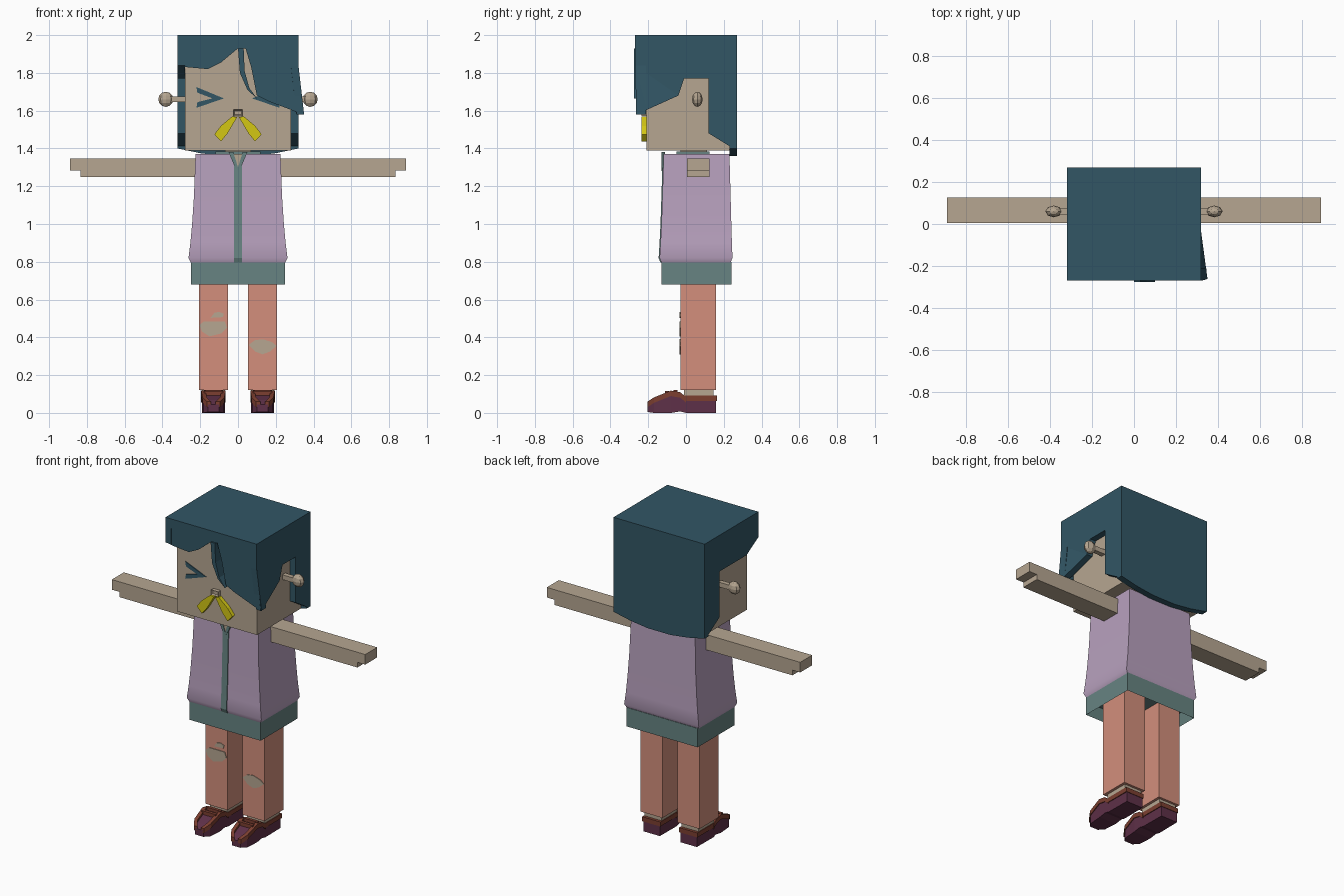
import bpy, bmesh, math
from mathutils import Vector

cube = bpy.data.objects.get("Cube")
if cube:
    bpy.data.objects.remove(cube, do_unlink=True)


def material(name, red, green, blue):
    """Flat material from display values, converted to linear."""
    linear = [((c / 255 + 0.055) / 1.055) ** 2.4 for c in (red, green, blue)]
    mat = bpy.data.materials.new(name)
    mat.use_nodes = True
    mat.diffuse_color = (*linear, 1)
    mat.node_tree.nodes["Principled BSDF"].inputs["Base Color"].default_value = (*linear, 1)
    return mat


skin = material("skin", 182, 166, 145)
hair = material("dark_teal_hair", 50, 86, 101)
lavender = material("lavender_vest", 184, 161, 190)
shirt = material("grey_teal_shirt", 103, 132, 130)
salmon = material("salmon_trousers", 211, 143, 124)
yellow = material("yellow_moustache", 212, 199, 20)
maroon = material("maroon_shoe", 94, 48, 72)
brown = material("brown_leather", 124, 63, 48)


def finish(name, bm, mat):
    bmesh.ops.recalc_face_normals(bm, faces=bm.faces[:])
    mesh = bpy.data.meshes.new(name)
    bm.to_mesh(mesh)
    bm.free()
    mesh.materials.append(mat)
    obj = bpy.data.objects.new(name, mesh)
    bpy.context.collection.objects.link(obj)
    return obj


def place(axis, along, a, b):
    """Point from a distance along an axis and the two other coordinates."""
    return {"x": (along, a, b), "y": (a, along, b), "z": (a, b, along)}[axis]


def bridge(name, mat, rings):
    """Closed solid through a list of matching point rings."""
    bm = bmesh.new()
    loops = [[bm.verts.new(p) for p in ring] for ring in rings]
    count = len(loops[0])
    for low, high in zip(loops, loops[1:]):
        for i in range(count):
            j = (i + 1) % count
            bm.faces.new((low[i], low[j], high[j], high[i]))
    bm.faces.new(loops[0])
    bm.faces.new(loops[-1])
    return finish(name, bm, mat)


def loft(name, mat, axis, sections):
    """Rectangles (along, a_min, a_max, b_min, b_max) joined along an axis."""
    return bridge(name, mat, [
        [place(axis, s, a, b) for a, b in ((a0, b0), (a1, b0), (a1, b1), (a0, b1))]
        for s, a0, a1, b0, b1 in sections])


def box(name, mat, x, y, z):
    return loft(name, mat, "z", [(level, *sorted(x), *y) for level in z])


def prism(name, mat, axis, span, outline, side=1):
    """Outline extruded along an axis, mirrored in x when side is -1."""
    rings = [[place(axis, s, a, b) for a, b in outline] for s in span]
    return bridge(name, mat, [[(side * x, y, z) for x, y, z in ring] for ring in rings])


def recess(obj, direction, margin, depth):
    """Inset the face looking in a direction and push it inwards."""
    bm = bmesh.new()
    bm.from_mesh(obj.data)
    bm.normal_update()
    way = Vector(direction)
    face = max(bm.faces, key=lambda f: f.normal.dot(way))
    bmesh.ops.inset_individual(bm, faces=[face], thickness=margin)
    bmesh.ops.translate(bm, verts=face.verts[:], vec=-way * depth)
    bm.to_mesh(obj.data)
    bm.free()


def smooth(obj):
    bpy.ops.object.select_all(action="DESELECT")
    obj.select_set(True)
    bpy.context.view_layer.objects.active = obj
    bpy.ops.object.shade_smooth_by_angle(angle=math.radians(35))


# Head, neck and nose
box("head", skin, (-.28, .28), (-.21, .23), (1.39, 1.96))
box("neck", skin, (-.07, .07), (-.03, .11), (1.3, 1.4))
nose = box("nose", skin, (-.025, .025), (-.235, -.2), (1.573, 1.605))
recess(nose, (0, -1, 0), .008, .01)

# Hair: crown, fringe, loose strand, sides and back
box("hair_crown", hair, (-.32, .32), (-.27, .27), (1.94, 2))
prism("hair_fringe", hair, "y", (-.265, -.212), [
    (-.32, 2), (-.32, 1.84), (-.27, 1.83), (-.16, 1.82), (-.09, 1.855), (0, 1.93),
    (.04, 1.93), (.07, 1.83), (.1, 1.68), (.16, 1.65), (.345, 1.58), (.32, 1.84), (.32, 2)])
prism("hair_strand", hair, "y", (-.275, -.212), [
    (0, 1.93), (.01, 1.8), (.05, 1.71), (.1, 1.665), (.06, 1.72), (.035, 1.81), (.03, 1.93)])
rear = [(.12, 1.77), (.12, 1.48), (.25, 1.4), (.27, 1.4), (.27, 2), (-.27, 2), (-.27, 1.84)]
prism("hair_side_left", hair, "x", (.28, .32), rear + [(-.04, 1.68), (-.01, 1.77)])
prism("hair_side_right", hair, "x", (-.32, -.28), rear + [(-.15, 1.77)])
lock = prism("hair_temple_lock", hair, "x", (.28, .32),
             [(-.27, 1.84), (-.262, 1.58), (-.04, 1.68)])
for vert in lock.data.vertices:
    if vert.co.z < 1.6:
        vert.co.x += .03
prism("hair_back", hair, "y", (.23, .27), [
    (-.32, 2), (-.32, 1.4), (-.2, 1.375), (-.08, 1.36), (.08, 1.36),
    (.2, 1.375), (.32, 1.4), (.32, 2)])

# Vest with flared hem, and the shirt seen below and through its opening
profile = [(.795, .25, -.13, .235), (.82, .262, -.14, .246), (.9, .252, -.135, .243),
           (1.0, .243, -.13, .24), (1.15, .233, -.125, .236), (1.37, .225, -.118, .23)]
smooth(loft("vest", lavender, "z", [(z, -w, w, f, b) for z, w, f, b in profile]))
loft("shirt_front_strip", shirt, "z", [(z, -.02, .02, f - .005, 0) for z, w, f, b in profile])
hem = box("shirt_hem", shirt, (-.25, .25), (-.13, .24), (.68, .8))
recess(hem, (0, 0, -1), .03, .07)
box("shirt_collar", shirt, (-.12, .12), (-.05, .125), (1.36, 1.385))
prism("throat", skin, "y", (-.126, -.11), [(-.028, 1.371), (.028, 1.371), (0, 1.3)])

# Parts repeated on both sides
for label, side in (("left", 1), ("right", -1)):
    # Arm with the fingers stepping out past the thumb edge
    prism("arm_" + label, skin, "y", (.005, .125), [
        (.2, 1.25), (.835, 1.25), (.835, 1.283), (.89, 1.283), (.89, 1.347), (.2, 1.347)], side)

    # Ear stalk and knob
    box("ear_stalk_" + label, skin, (side * .27, side * .36), (.045, .075), (1.645, 1.675))
    bm = bmesh.new()
    bmesh.ops.create_uvsphere(bm, u_segments=8, v_segments=6, radius=.04)
    bmesh.ops.scale(bm, vec=(1, .7, 1), verts=bm.verts)
    bmesh.ops.translate(bm, vec=(side * .382, .06, 1.66), verts=bm.verts)
    finish("ear_knob_" + label, bm, skin)

    # Squeezed-shut eye and moustache half
    prism("eye_" + label, hair, "y", (-.215, -.207), [
        (.075, 1.665), (.22, 1.725), (.215, 1.695), (.135, 1.665), (.215, 1.645),
        (.22, 1.615)], side)
    prism("moustache_" + label, yellow, "y", (-.235, -.205), [
        (.005, 1.565), (.03, 1.57), (.09, 1.52), (.125, 1.475), (.09, 1.437),
        (.055, 1.48)], side)

    # Collar lapel around the throat
    prism("lapel_" + label, shirt, "y", (-.13, -.11), [
        (.025, 1.38), (.05, 1.38), (.02, 1.31), (0, 1.28), (0, 1.3)], side)

    # Trouser leg and ankle
    box("trouser_leg_" + label, salmon, (side * .053, side * .207), (-.03, .16), (.12, .78))
    box("ankle_" + label, skin, (side * .07, side * .19), (-.01, .145), (.07, .13))

    # Shoe body, heel band, side rails and laces
    mid = side * .13
    shoe = [(-.205, .03, .005, .045), (-.17, .053, 0, .068), (-.08, .06, 0, .104),
            (-.03, .06, .008, .095), (0, .06, 0, .07), (.16, .058, 0, .068)]
    loft("shoe_" + label, maroon, "y", [(y, mid - w, mid + w, lo, hi) for y, w, lo, hi in shoe])
    box("shoe_heel_band_" + label, brown, (mid - .064, mid + .064), (-.01, .163), (.063, .092))
    for edge in (-1, 1):
        rail = []
        for y, w, lo, hi in shoe[:5]:
            inner, outer = sorted((mid + edge * (w - .018), mid + edge * (w + .005)))
            rail.append((y, inner, outer, hi - .015, hi + .014))
        loft("shoe_rail_" + label, brown, "y", rail)
    for y, z in ((-.1, .1), (-.055, .105)):
        box("shoe_lace_" + label, brown, (mid - .05, mid + .05), (y - .01, y + .01), (z - .02, z + .015))

# Torn knees showing skin
tears = {
    "knee_tear_left": [(.056, .36), (.09, .385), (.13, .39), (.18, .375), (.204, .355),
                       (.17, .325), (.13, .31), (.09, .325)],
    "knee_tear_right": [(-.204, .465), (-.18, .485), (-.07, .485), (-.058, .45),
                        (-.09, .42), (-.15, .405), (-.19, .43)],
    "small_tear_right": [(-.145, .503), (-.125, .53), (-.1, .535), (-.075, .525), (-.08, .507)],
}
for name, outline in tears.items():
    prism(name, skin, "y", (-.034, -.026), outline)
